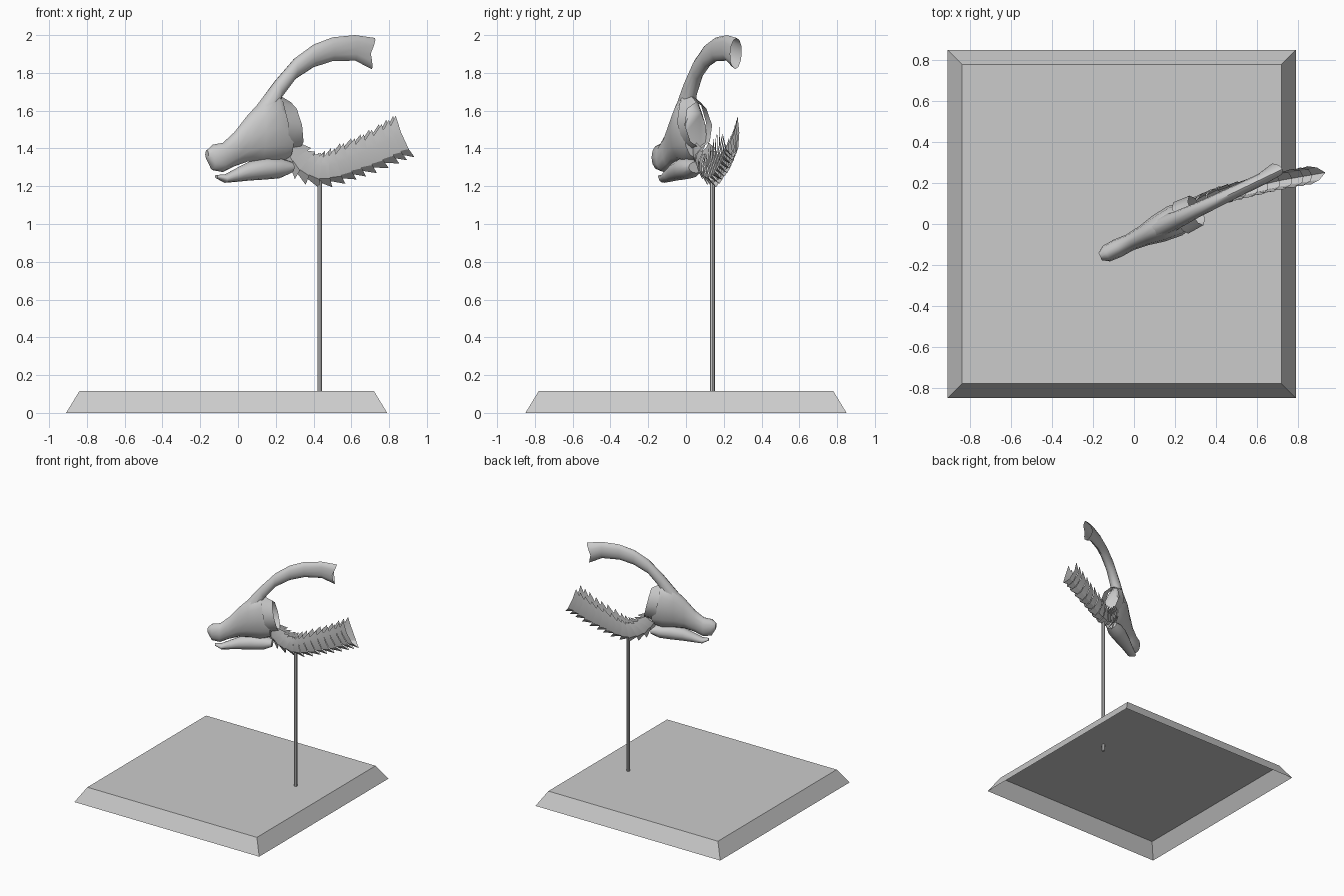
import bpy, bmesh, math
from mathutils import Vector

cube = bpy.data.objects.get("Cube")
if cube:
    bpy.data.objects.remove(cube, do_unlink=True)

grey = bpy.data.materials.new("bone grey")
grey.use_nodes = True
colour = (0.6, 0.6, 0.6, 1)
grey.diffuse_color = colour
grey.node_tree.nodes["Principled BSDF"].inputs["Base Color"].default_value = colour

SIDE = Vector((-0.43, 0.90, 0))  # sideways direction of the turned head


def finish(name, bm, angle=40, normals=True):
    """Turn a bmesh into a shaded object."""
    if normals:
        bmesh.ops.recalc_face_normals(bm, faces=bm.faces)
    mesh = bpy.data.meshes.new(name)
    bm.to_mesh(mesh)
    bm.free()
    mesh.materials.append(grey)
    obj = bpy.data.objects.new(name, mesh)
    bpy.context.collection.objects.link(obj)
    bpy.ops.object.select_all(action='DESELECT')
    obj.select_set(True)
    bpy.context.view_layer.objects.active = obj
    bpy.ops.object.shade_smooth_by_angle(angle=math.radians(angle))
    return obj


def bridge(bm, rings, closed=True):
    """Skin a list of point rings and return their vertices."""
    rows = [[bm.verts.new(p) for p in ring] for ring in rings]
    for a, b in zip(rows, rows[1:]):
        n = len(a)
        for i in range(n if closed else n - 1):
            j = (i + 1) % n
            bm.faces.new((a[i], a[j], b[j], b[i]))
    return rows


def head_point(x, z):
    return Vector((x, -0.08 + 0.48 * x, z))


def head_ring(top, bottom, width, sides):
    """Oval slice of the head between a top and a bottom point."""
    t, b = head_point(*top), head_point(*bottom)
    ring = []
    for k in range(sides):
        a = math.tau * k / sides
        ring.append((t + b) / 2 + (t - b) / 2 * math.cos(a) + SIDE * width * math.sin(a))
    return ring


def head_loft(name, stations, sides=12, caps=True):
    bm = bmesh.new()
    rows = bridge(bm, [head_ring(t, b, w, sides) for t, b, w in stations])
    if caps:
        bm.faces.new(rows[0])
        bm.faces.new(rows[-1])
    return finish(name, bm, 50)


def upright(rows):
    return [((x, t), (x, b), w) for x, t, b, w in rows]


# Display base: open-bottomed tray with sloping walls
bm = bmesh.new()
square = [(-1, -1), (1, -1), (1, 1), (-1, 1)]
rows = bridge(bm, [[(-0.06 + r * x, r * y, z) for x, y in square]
                   for r, z in ((0.85, 0), (0.78, 0.115))])
bm.faces.new(rows[1])
finish("display_base", bm, 30)

# Support rod
bm = bmesh.new()
bmesh.ops.create_cone(bm, cap_ends=True, segments=8, radius1=0.013, radius2=0.013, depth=1.17)
bmesh.ops.translate(bm, verts=bm.verts, vec=(0.433, 0.14, 0.645))
finish("support_rod", bm)

# Skull, from snout to the back of the cheeks
head_loft("skull", upright([
    (-0.165, 1.39, 1.345, 0.02), (-0.135, 1.42, 1.285, 0.042),
    (-0.08, 1.43, 1.275, 0.046), (-0.02, 1.485, 1.305, 0.042),
    (0.05, 1.575, 1.33, 0.052), (0.12, 1.65, 1.33, 0.07),
    (0.20, 1.70, 1.32, 0.08), (0.27, 1.60, 1.35, 0.065)]))

# Lower jaw
head_loft("lower_jaw", upright([
    (-0.115, 1.26, 1.242, 0.015), (-0.07, 1.262, 1.218, 0.034),
    (0, 1.30, 1.224, 0.04), (0.06, 1.33, 1.23, 0.05),
    (0.14, 1.35, 1.235, 0.06), (0.22, 1.35, 1.242, 0.06),
    (0.28, 1.33, 1.27, 0.045)]))

# Curved head crest with an open, notched end
crest = head_loft("head_crest", [
    ((0.06, 1.575), (0.20, 1.53), 0.052), ((0.20, 1.76), (0.225, 1.665), 0.042),
    ((0.30, 1.877), (0.30, 1.765), 0.036), ((0.40, 1.95), (0.40, 1.83), 0.033),
    ((0.50, 1.988), (0.50, 1.862), 0.031), ((0.62, 2.0), (0.62, 1.865), 0.03),
    ((0.725, 1.985), (0.71, 1.82), 0.034)], caps=False)
for v in crest.data.vertices[-12:]:
    v.co.x -= 0.03 * (1 - abs(v.co.z - 1.9) / 0.085)

# Collar plate behind the cheeks
head_loft("neck_collar", [
    ((0.205, 1.69), (0.25, 1.385), 0.085),
    ((0.28, 1.645), (0.33, 1.40), 0.08)], sides=8, caps=False)

# Neck: overlapping toothed shells, open along the top
path = [Vector(p) for p in (
    (0.27, 0.07, 1.40), (0.33, 0.10, 1.32), (0.41, 0.135, 1.28),
    (0.50, 0.16, 1.29), (0.60, 0.185, 1.335), (0.70, 0.21, 1.37),
    (0.80, 0.228, 1.42), (0.87, 0.24, 1.455))]
profile = [(-0.9, 0.9), (-1, 0.3), (-0.7, -0.6), (0, -0.85), (0.7, -0.6), (1, 0.3), (0.9, 0.9)]


def path_at(t):
    f = min(max(t, 0), 1) * (len(path) - 1)
    i = min(int(f), len(path) - 2)
    return path[i].lerp(path[i + 1], f - i)


def neck_ring(t, scale, tooth):
    along = (path_at(t + 0.06) - path_at(t - 0.06)).normalized()
    across = Vector((0, 0, 1)).cross(along).normalized()
    up = along.cross(across)
    height = (0.06 + 0.045 * t) * scale
    ring = []
    for i, (s, c) in enumerate(profile):
        reach = tooth if i % 3 == 0 else 0
        ring.append(path_at(t) + across * s * 0.044 * scale
                    + up * (c * height + math.copysign(reach, c)) + along * reach * 0.5)
    return ring


SEGMENTS = 13
bm = bmesh.new()
for k in range(SEGMENTS):
    start, end = k / SEGMENTS, (k + 1) / SEGMENTS
    bridge(bm, [neck_ring(start, 0.9, 0), neck_ring(end, 1.03, 0.028)], closed=False)
finish("neck_shells", bm, 25)
